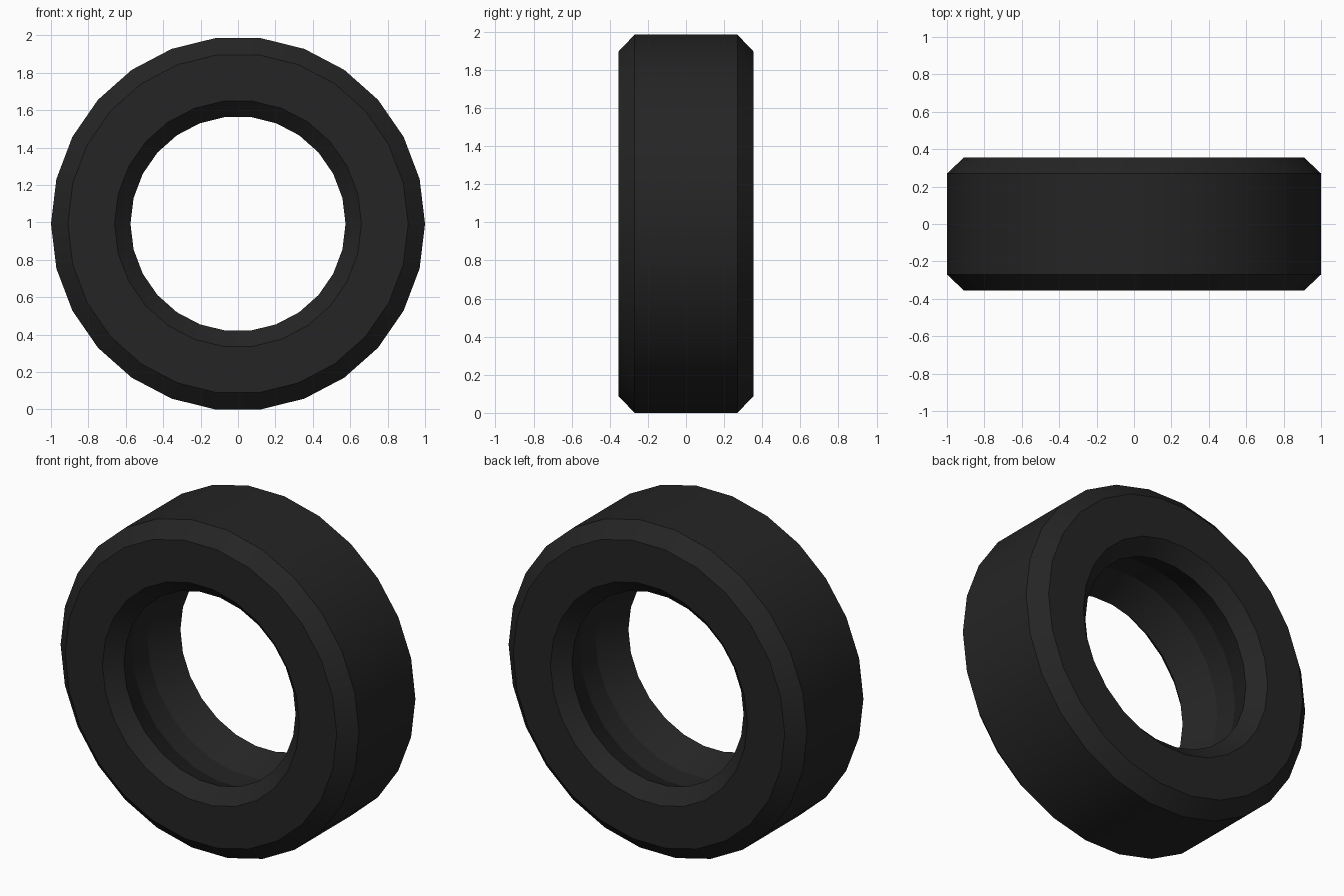
import bpy, bmesh, math
from mathutils import Vector

SIDES = 26
CENTRE = Vector((0, 0, math.cos(math.pi / SIDES)))

cube = bpy.data.objects.get("Cube")
if cube:
    bpy.data.objects.remove(cube, do_unlink=True)

# Black rubber
rubber = bpy.data.materials.new("black_rubber")
rubber.use_nodes = True
colour = (0.018, 0.018, 0.018, 1)
rubber.diffuse_color = colour
shader = rubber.node_tree.nodes["Principled BSDF"]
shader.inputs["Base Color"].default_value = colour
shader.inputs["Roughness"].default_value = 0.9

# Half cross-section (radius, y): tread, shoulder, sidewall, rim lip, inner channel
half = [(1.0, 0.27), (0.91, 0.355), (0.66, 0.355), (0.575, 0.27), (0.66, 0.075)]
profile = half + [(r, -y) for r, y in reversed(half)]

# Tyre: closed cross-section spun around the axle
bm = bmesh.new()
ring = [bm.verts.new(CENTRE + Vector((r, y, 0))) for r, y in profile]
edges = [bm.edges.new((ring[i - 1], ring[i])) for i in range(len(ring))]
bmesh.ops.spin(bm, geom=ring + edges, cent=CENTRE, axis=(0, 1, 0),
               angle=math.tau, steps=SIDES, use_duplicate=False)
bmesh.ops.remove_doubles(bm, verts=bm.verts, dist=0.001)
bmesh.ops.recalc_face_normals(bm, faces=bm.faces)
mesh = bpy.data.meshes.new("tyre")
bm.to_mesh(mesh)
bm.free()
mesh.materials.append(rubber)

tyre = bpy.data.objects.new("tyre", mesh)
bpy.context.collection.objects.link(tyre)

# Smooth around the ring, crisp between the bands
bpy.ops.object.select_all(action='DESELECT')
tyre.select_set(True)
bpy.context.view_layer.objects.active = tyre
bpy.ops.object.shade_smooth_by_angle(angle=math.radians(18))
